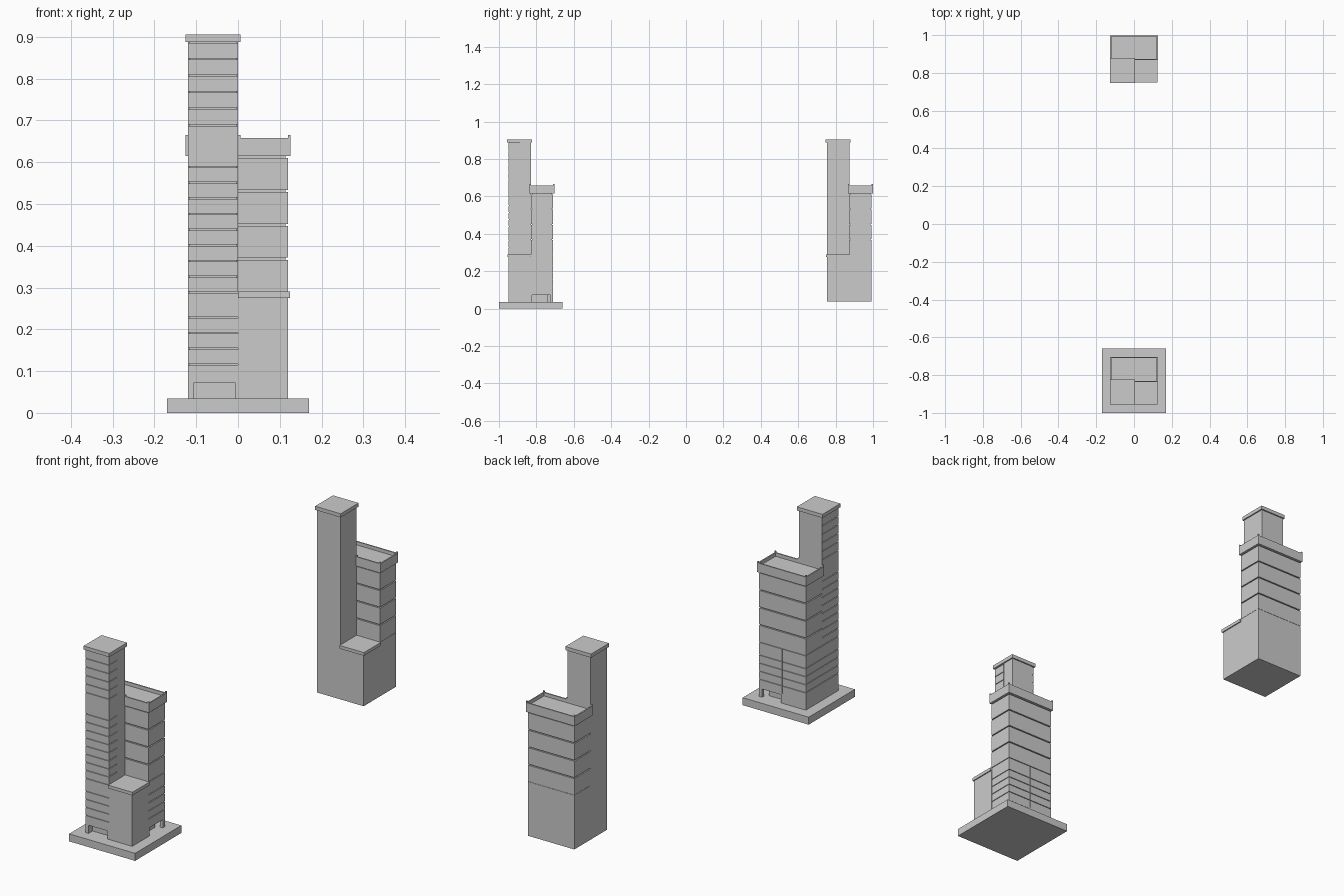
import bpy

if "Cube" in bpy.data.objects:
    bpy.data.objects.remove(bpy.data.objects["Cube"])

W = 0.12          # half width of each tower


def box(name, x0, x1, y0, y1, z0, z1):
    v = [(x, y, z) for z in (z0, z1) for x, y in ((x0, y0), (x1, y0), (x1, y1), (x0, y1))]
    f = [(3, 2, 1, 0), (4, 5, 6, 7), (0, 1, 5, 4), (1, 2, 6, 5), (2, 3, 7, 6), (3, 0, 4, 7)]
    me = bpy.data.meshes.new(name)
    me.from_pydata(v, [], f)
    ob = bpy.data.objects.new(name, me)
    bpy.context.collection.objects.link(ob)
    return ob


def stack(name, x0, x1, y0, y1, levels, gap=0.003, inset=0.004):
    """Recessed core wrapped by floor panels with shadow gaps between them."""
    box(name + "_core", x0 + inset, x1 - inset, y0 + inset, y1 - inset, levels[0], levels[-1])
    for i, (a, b) in enumerate(zip(levels, levels[1:])):
        box(f"{name}_floor_{i}", x0, x1, y0, y1, a, b - gap)


def levels(a, b, n):
    return [a + (b - a) * i / n for i in range(n + 1)]


def crown(p, c):
    # tall tower cap, podium ledge and rear roof with parapet
    box(p + "_tall_cap", -0.126, 0.006, c - 0.126, c + 0.006, 0.888, 0.905)
    box(p + "_podium_ledge", 0, 0.125, c - 0.125, c, 0.275, 0.29)
    xa, xb, ya, yb, t = -0.126, 0.126, c - 0.006, c + 0.126, 0.006
    box(p + "_rear_roof", xa, xb, c, yb, 0.615, 0.642)
    box(p + "_parapet_back", xa, xb, yb - t, yb, 0.615, 0.658)
    box(p + "_parapet_front", 0, xb, ya, ya + t, 0.615, 0.658)
    box(p + "_parapet_left", xa, xa + t, ya, yb, 0.615, 0.658)
    box(p + "_parapet_right", xb - t, xb, ya, yb, 0.615, 0.658)
    for i, (x, y) in enumerate(((xa, yb - t), (xb - t, yb - t), (xb - t, ya), (0, ya), (xa, ya))):
        box(f"{p}_parapet_post_{i}", x, x + t, y, y + t, 0.642, 0.665)
    # rear block with large floor bands
    stack(p + "_rear_block", -W, W, c, c + W, levels(0.29, 0.615, 4), 0.005, 0.006)


# ---- detailed tower on its plinth ----
c = -0.83
box("plinth", -0.17, 0.17, -1, -0.66, 0, 0.035)
ground = box("ground_floor", -W, W, c - W, c + W, 0.035, 0.08)
openings = [(-0.105, -0.007, c - 0.13, c - 0.09),
            (0.007, 0.105, c + 0.09, c + 0.13),
            (0.09, 0.13, c + 0.007, c + 0.105)]
for i, (x0, x1, y0, y1) in enumerate(openings):
    cut = box(f"entrance_cutter_{i}", x0, x1, y0, y1, 0.03, 0.073)
    cut.hide_render = True
    cut.hide_viewport = True
    m = ground.modifiers.new("entrance", "BOOLEAN")
    m.operation, m.object, m.solver = "DIFFERENCE", cut, "EXACT"

# podium quarters, split by vertical seams
s = 0.0015
low = levels(0.08, 0.23, 4) + [0.29]
box("podium_core", -W + 0.004, W - 0.004, c - W + 0.004, c + W - 0.004, 0.08, 0.29)
stack("podium_front_left", -W, 0, c - W, c - s, low)
stack("podium_rear_left", -W, -s, c - s, c + W, low)
stack("podium_rear_right", s, W, c + s, c + W, low)
box("podium_front_right", 0, W, c - W, c - s, 0.08, 0.275)

# tall tower: narrow courses with one plain band, seam halfway along the depth
tall = levels(0.29, 0.59, 8) + levels(0.69, 0.888, 5)
h = c - W / 2
box("tall_core", -W + 0.004, -0.004, c - W + 0.004, c, 0.29, 0.888)
stack("tall_front", -W, 0, c - W, h - s, tall)
box("tall_rear", -W + 0.004, 0, h + s, c, 0.29, 0.888)
stack("tall_side", -W, -0.01, h - s, c, tall)
crown("detailed", c)

# ---- plain tower ----
c = 0.873
box("plain_podium", -W, W, c - W, c + W, 0.037, 0.289)
box("plain_tall_tower", -W, 0, c - W, c, 0.289, 0.888)
crown("plain", c)
